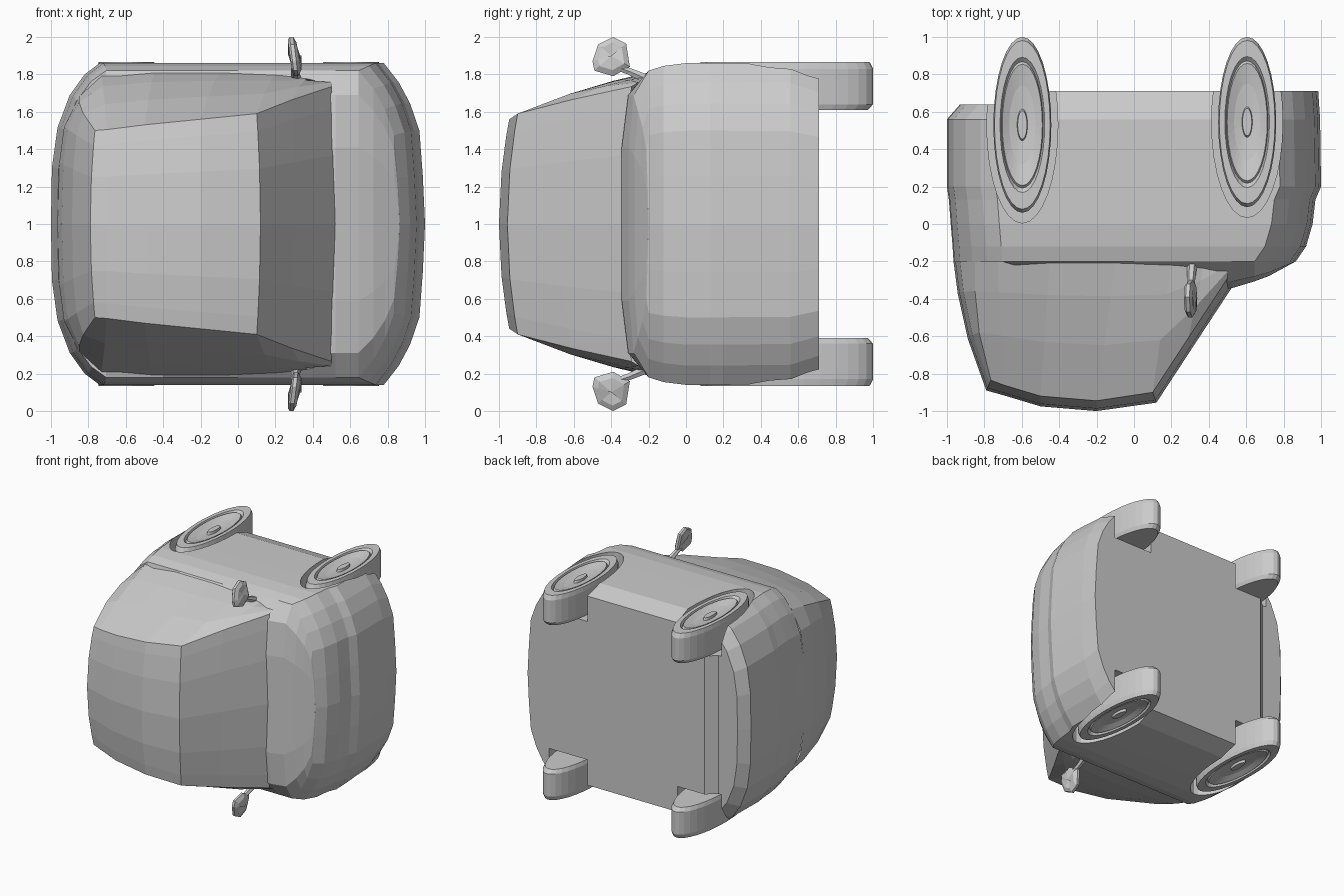
import bpy, bmesh, math
from mathutils import Vector

if "Cube" in bpy.data.objects:
    bpy.data.objects.remove(bpy.data.objects["Cube"])

# The car lies on its side: length along x, roof toward -y, width along z (centre z = 1)
# Points are written (x, y, h) with h = distance from the centre plane.


def lerp_table(table, x):
    if x <= table[0][0]:
        return table[0][1]
    for (a, va), (b, vb) in zip(table, table[1:]):
        if x <= b:
            return va + (vb - va) * (x - a) / (b - a)
    return table[-1][1]


def finish(name, bm):
    bmesh.ops.remove_doubles(bm, verts=bm.verts, dist=0.0005)
    bmesh.ops.recalc_face_normals(bm, faces=bm.faces)
    me = bpy.data.meshes.new(name)
    bm.to_mesh(me)
    bm.free()
    ob = bpy.data.objects.new(name, me)
    bpy.context.collection.objects.link(ob)
    return ob


def add_grid(bm, rows, side, closed=False):
    vs = [[bm.verts.new((x, y, 1 + side * h)) for x, y, h in r] for r in rows]
    n = len(rows[0])
    for a, b in zip(vs, vs[1:]):
        for i in range(n if closed else n - 1):
            j = (i + 1) % n
            bm.faces.new((a[i], a[j], b[j], b[i]))


def mirrored_grids(name, grids):
    bm = bmesh.new()
    for g in grids:
        for side in (1, -1):
            add_grid(bm, g, side)
    return finish(name, bm)


FR = [1, 0.84, 0.5, 0]          # cross-width fractions used by caps

# Lower body: stacked plan outlines with rounded ends
REAR = [(0, 0), (.005, .35), (.035, .6), (.1, .8), (.18, .93), (.26, 1)]
FRONT = [(.22, 1), (.14, .88), (.08, .75), (.03, .58), (.012, .3), (0, 0)]
LEVELS = [(.71, -.93, .985, .80), (.56, -1, .995, .855), (.2, -1, 1, .86),
          (.13, -.99, .97, .86), (0, -.98, .955, .86), (-.12, -.97, .92, .845),
          (-.2, -.965, .865, .82)]
HOOD = [(-.7, 0), (-.4, .12), (.5, .15), (.7, .09), (.865, 0)]


def outline(y, xr, xf, w):
    pts = [(xr + d, y, w * f) for d, f in REAR]
    pts += [(x, y, w) for x in (-.4, 0, .4, .52)]
    return pts + [(xf - d, y, w * f) for d, f in FRONT]


rings = [outline(*lv) for lv in LEVELS]
rings[0] = [(x, .64 if x < -.7 else y, h) for x, y, h in rings[0]]
hood = [[(x, y - lerp_table(HOOD, x) * (1 - f ** 8), h * f) for x, y, h in rings[-1]]
        for f in FR]
floor = [[(x, y, h * f) for x, y, h in rings[0]] for f in FR]
body = mirrored_grids("lower_body", [rings, hood, floor])

# Cabin: shoulder outline lofted to the roof and windscreen edge
BELT = [(-.965, 0), (-.955, .33), (-.93, .52), (-.85, .68), (-.73, .79),
        (-.45, .81), (-.1, .81), (.2, .8), (.38, .78), (.5, .73)]
EDGE = [(-.765, -.835, .5), (-.7, -.86, .505), (-.5, -.92, .53), (-.2, -.945, .56),
        (.1, -.9, .59), (.29, -.61, .665), (.5, -.29, .735)]


def crown(p, f):
    x, y, h = p
    c = 1 - f * f
    dx = .02 * c if x > 0 else (-.025 * c if x < -.75 else 0)
    return (x + dx, y - .055 * c, h * f)


top = [crown(EDGE[0], f) for f in (0, .5, .84)] + EDGE
sides = []
for t in (0, .25, .6, 1):
    s = math.sin(math.pi * t)
    row = []
    for (bx, bh), (tx, ty, th) in zip(BELT, top):
        x = bx + (tx - bx) * t - (.03 * s if bx < -.8 else 0)
        row.append((x, -.2 + (ty + .2) * t, (bh + (th - bh) * t) * (1 + .035 * s)))
    sides.append(row)
roof = [[crown(p, f) for p in EDGE] for f in FR]
mirrored_grids("cabin", [sides, roof])

# Wheels, wheel wells: squashed lathe shapes
WHEEL = [(0, .61), (.94, .61), (1, .64), (1, .83), (.96, .866), (.77, .866), (.72, .845),
         (.69, .86), (.45, .84), (.18, .83), (.16, .85), (0, .85)]
WELL = [(0, .585), (1, .585), (1, 1.1), (0, 1.1)]


def lathe(name, profile, cx, cy, rx, ry, side, n=32):
    bm = bmesh.new()
    angles = [2 * math.pi * i / n for i in range(n)]
    rows = [[(cx + rx * r * math.cos(a), cy + ry * r * math.sin(a), h) for a in angles]
            for r, h in profile]
    add_grid(bm, rows, side, closed=True)
    return finish(name, bm)


for label, cx, cy, ry in (("rear", -.597, .53, .47), ("front", .605, .545, .455)):
    for tag, side in (("left", 1), ("right", -1)):
        lathe(f"{label}_{tag}_wheel", WHEEL, cx, cy, .155, ry, side)
        well = lathe(f"{label}_{tag}_well_cutter", WELL, cx, cy, .19, ry + .055, side)
        well.hide_render = True
        well.hide_viewport = True
        m = body.modifiers.new("wheel_well", 'BOOLEAN')
        m.operation = 'DIFFERENCE'
        m.solver = 'EXACT'
        m.object = well

# Door mirrors: rounded paddle on a short stalk
PADDLE = [(-.5, .87), (-.47, .96), (-.39, 1.0), (-.32, .965), (-.3, .84), (-.39, .79), (-.49, .82)]


def paddle_ring(dx, s):
    return [(.3 + dx - .12 * (h - .9), -.4 + (y + .4) * s, .9 + (h - .9) * s)
            for y, h in PADDLE]


def stalk_ring(x, y, h, r):
    return [(x + r * math.cos(a), y + r * .6 * math.sin(a), h + r * .8 * math.sin(a))
            for a in (i * math.pi / 3 for i in range(6))]


for tag, side in (("left", 1), ("right", -1)):
    bm = bmesh.new()
    rings_p = [paddle_ring(-.022, 0), paddle_ring(-.022, .85), paddle_ring(-.012, 1),
               paddle_ring(.008, 1), paddle_ring(.025, .7), paddle_ring(.025, 0)]
    add_grid(bm, rings_p, side, closed=True)
    finish(f"{tag}_mirror", bm)
    bm = bmesh.new()
    add_grid(bm, [stalk_ring(.305, -.36, .835, .02), stalk_ring(.305, -.3, .815, .022),
                  stalk_ring(.31, -.22, .78, .027), stalk_ring(.31, -.15, .74, .03)],
             side, closed=True)
    finish(f"{tag}_mirror_stalk", bm)
